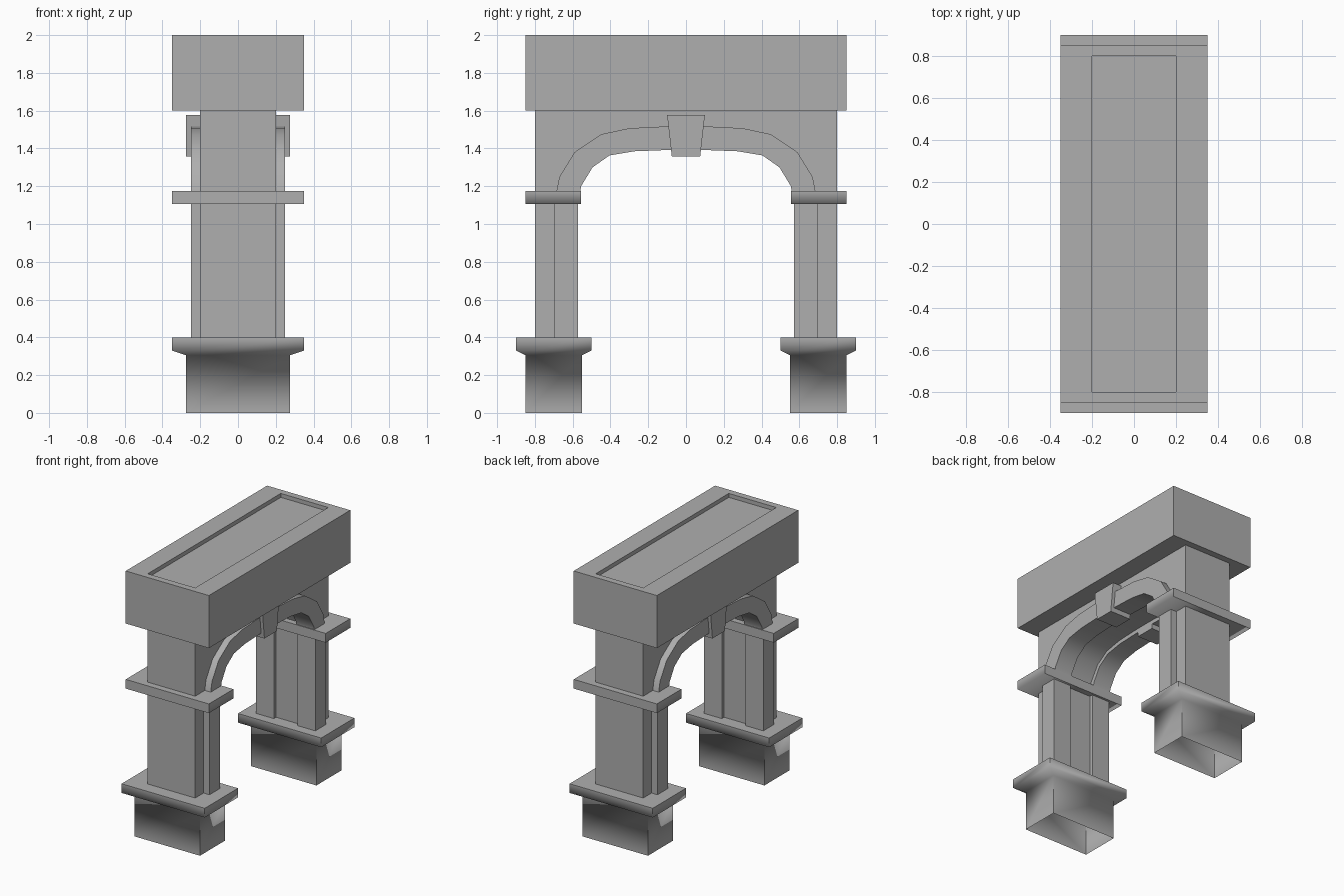
import bpy, bmesh, math

if "Cube" in bpy.data.objects:
    bpy.data.objects.remove(bpy.data.objects["Cube"])

stone = bpy.data.materials.new("dark_stone")
stone.diffuse_color = (.43, .43, .43, 1)
stone.use_nodes = True
stone.node_tree.nodes["Principled BSDF"].inputs["Base Color"].default_value = stone.diffuse_color


def finish(name, bm, angle=0):
    """Make an object; edges bent less than `angle` degrees are smooth."""
    bmesh.ops.recalc_face_normals(bm, faces=bm.faces)
    me = bpy.data.meshes.new(name)
    bm.to_mesh(me)
    bm.free()
    me.materials.append(stone)
    ob = bpy.data.objects.new(name, me)
    bpy.context.collection.objects.link(ob)
    if angle:
        bpy.ops.object.select_all(action='DESELECT')
        ob.select_set(True)
        bpy.context.view_layer.objects.active = ob
        bpy.ops.object.shade_smooth_by_angle(angle=math.radians(angle))
    return ob


def extrude_x(name, profile, x0, x1, angle=0):
    """Extrude a closed (y, z) profile from x0 to x1."""
    bm = bmesh.new()
    face = bm.faces.new([bm.verts.new((x0, y, z)) for y, z in profile])
    geo = bmesh.ops.extrude_face_region(bm, geom=[face])["geom"]
    bmesh.ops.translate(bm, vec=(x1 - x0, 0, 0),
                        verts=[g for g in geo if isinstance(g, bmesh.types.BMVert)])
    return finish(name, bm, angle)


def stacked_rings(name, yc, rings, cap_bottom=True, angle=0):
    """Loft rectangles (half x, half y, z) centred on y = yc."""
    bm = bmesh.new()
    loops = [[bm.verts.new((sx * hx, yc + sy * hy, z))
              for sx, sy in ((-1, -1), (1, -1), (1, 1), (-1, 1))] for hx, hy, z in rings]
    for a, b in zip(loops, loops[1:]):
        for i in range(4):
            j = (i + 1) % 4
            bm.faces.new((a[i], a[j], b[j], b[i]))
    bm.faces.new(loops[-1])
    if cap_bottom:
        bm.faces.new(loops[0])
    return finish(name, bm, angle)


def set_sharp(ob, test, sharp):
    """Set edge sharpness where test(v0, v1) holds."""
    for e in ob.data.edges:
        if test(*(ob.data.vertices[i].co for i in e.vertices)):
            e.use_edge_sharp = sharp


def both_sides(half):
    """Mirror a springing-to-crown half curve across y = 0."""
    return [(-y, z) for y, z in half] + [(y, z) for y, z in reversed(half)]


# Half curves of the arch, from springing to crown
outer = [(.685, 1.175), (.67, 1.25), (.59, 1.38), (.45, 1.475), (.30, 1.507), (.10, 1.517)]
inner = [(.56, 1.175), (.555, 1.20), (.495, 1.30), (.405, 1.363), (.275, 1.385), (.09, 1.392)]
soffit = [(.60, .40), (.60, 1.175), (.585, 1.215), (.515, 1.325), (.415, 1.39), (.28, 1.415), (.09, 1.422)]

# Main wall with arched opening, flat below the springing
wall = extrude_x("arch_wall", [(-.8, 1.6), (-.8, .4)] + both_sides(soffit) + [(.8, .4), (.8, 1.6)],
                 -.2, .2, 40)
set_sharp(wall, lambda a, b: abs(a.z - 1.175) < .001 and abs(b.z - 1.175) < .001, True)

# Top block with a shallow sunken panel
stacked_rings("top_block", 0, [(.35, .85, 1.6), (.35, .85, 2), (.2, .8, 2), (.2, .8, 1.97)])

for side, s in (("right", 1), ("left", -1)):
    # Arch moulding and keystone on each face
    extrude_x("arch_moulding_" + side, both_sides(outer) + both_sides(inner)[::-1],
              s * .1, s * .25, 40)
    extrude_x("keystone_" + side, [(-.075, 1.357), (.075, 1.357), (.1, 1.577), (-.1, 1.577)],
              s * .1, s * .275)

for end, e in (("back", 1), ("front", -1)):
    # Pedestal with a softly shaded flare, open underneath
    stacked_rings("pedestal_" + end, e * .7,
                  [(.275, .15, 0), (.275, .15, .305), (.35, .2, .33), (.35, .2, .4)], False, 80)
    # Impost slab, softened along the lower edges of its outer faces
    impost = stacked_rings("impost_" + end, e * .7025,
                           [(.35, .1475, 1.105), (.35, .1475, 1.175)], True, 40)
    set_sharp(impost, lambda a, b: a.x * b.x > 0 and max(a.z, b.z) < 1.11, False)
    # Pilaster strips beside the opening
    for side, s in (("right", 1), ("left", -1)):
        extrude_x(f"pilaster_{end}_{side}",
                  [(e * .573, .4), (e * .7, .4), (e * .7, 1.105), (e * .573, 1.105)],
                  s * .1, s * .25)
